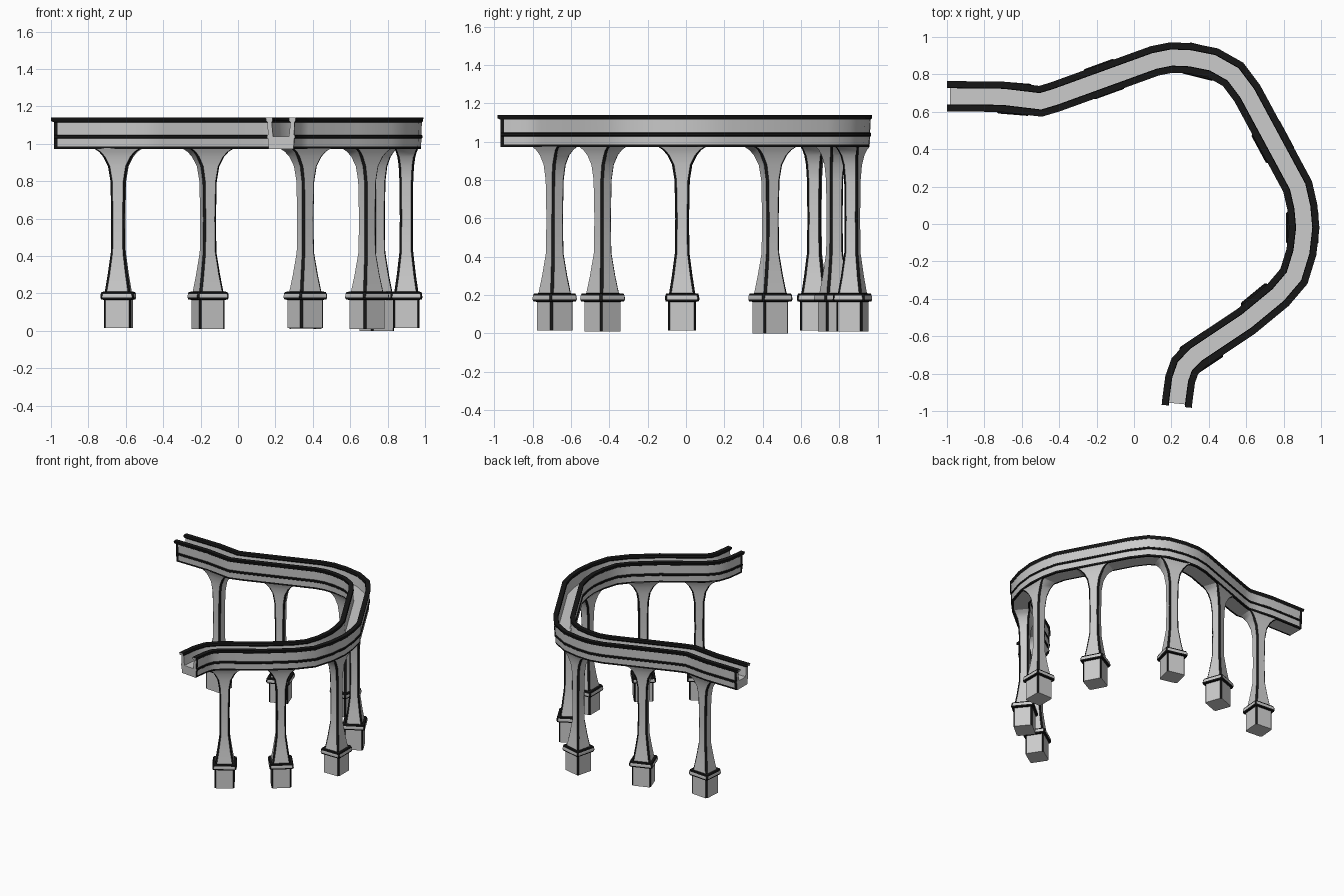
import bpy, bmesh
from mathutils import Vector

if "Cube" in bpy.data.objects:
    bpy.data.objects.remove(bpy.data.objects["Cube"])

black = bpy.data.materials.new("black_trim")
black.diffuse_color = (0.008, 0.008, 0.008, 1)
black.use_nodes = True
black.node_tree.nodes["Principled BSDF"].inputs["Base Color"].default_value = black.diffuse_color


def finish(name, bm, angle=0.6):
    bmesh.ops.recalc_face_normals(bm, faces=bm.faces)
    me = bpy.data.meshes.new(name)
    bm.to_mesh(me)
    bm.free()
    me.materials.append(None)
    me.materials.append(black)
    ob = bpy.data.objects.new(name, me)
    bpy.context.collection.objects.link(ob)
    bpy.ops.object.select_all(action='DESELECT')
    ob.select_set(True)
    bpy.context.view_layer.objects.active = ob
    bpy.ops.object.shade_smooth_by_angle(angle=angle)
    return ob


def bridge(bm, a, b, mats):
    n = len(a)
    for i in range(n):
        j = (i + 1) % n
        bm.faces.new((a[i], a[j], b[j], b[i])).material_index = mats[i]


# Centre line of the winding channel
path = [Vector(p) for p in [
    (-0.985, .683), (-0.965, .683), (-0.70, .68), (-0.60, .668), (-0.50, .656),
    (-0.42, .68), (0.11, .872), (0.20, .89), (0.30, .886), (0.42, .862),
    (0.53, .80), (0.605, .70), (0.875, .20), (0.90, .09), (0.91, -.02),
    (0.895, -.15), (0.855, -.28), (0.77, -.38), (0.60, -.52), (0.33, -.70),
    (0.272, -.76), (0.247, -.83), (0.232, -.94), (0.230, -.96)]]

# Half profile from the floor, over the rim and down to the underside;
# the flag marks the strip leading to the next point as black
half = [(.043, 1.04, 0), (.050, 1.115, 1), (.043, 1.125, 1), (.046, 1.14, 1),
        (.081, 1.14, 1), (.079, 1.122, 1), (.073, 1.115, 0), (.070, 1.048, 1),
        (.075, 1.044, 1), (.075, 1.032, 1), (.071, 1.028, 0), (.068, .986, 1),
        (.067, .972, 1), (.052, .972, 0)]
profile = half + [(-h[0], h[1], 0) for h in reversed(half)]
n = len(half)
flags = [h[2] for h in half] + [half[i - 1][2] for i in range(n - 1, 0, -1)] + [0]

bm = bmesh.new()
rings = []
for k, p in enumerate(path):
    din = (p - path[k - 1]).normalized() if k else None
    dout = (path[k + 1] - p).normalized() if k < len(path) - 1 else None
    din, dout = din or dout, dout or din
    t = (din + dout).normalized()
    side = Vector((t.y, -t.x)) / t.dot(din)
    end = -1 if k == 0 else (1 if k == len(path) - 1 else 0)
    ring = []
    for o, z, f in profile:
        q = p + side * o + t * (end * .015 if z > 1.12 else 0)
        ring.append(bm.verts.new((q.x, q.y, z)))
    rings.append(ring)
for k in range(len(rings) - 1):
    # outer sides turn black at both open ends
    last = k in (0, len(rings) - 2)
    mats = [1 if last and 3 < (i if i < n else 2 * n - 2 - i) < n - 1 else f
            for i, f in enumerate(flags)]
    bridge(bm, rings[k], rings[k + 1], mats)
bm.faces.new(rings[0])
bm.faces.new(rings[-1])
finish("water_channel", bm)

# Pillar levels: z, half size along the channel, half size across, chamfer, black band above
levels = [(.015, .073, .070, .010, 0), (.165, .073, .070, .010, 1),
          (.168, .086, .083, .010, 1), (.178, .090, .086, .010, 0),
          (.198, .088, .084, .010, 1), (.208, .084, .080, .010, 1),
          (.210, .068, .064, .012, 0), (.30, .054, .051, .012, 0),
          (.42, .038, .037, .011, 0), (.60, .036, .035, .011, 0),
          (.80, .040, .037, .011, 0), (.88, .053, .041, .011, 0),
          (.93, .078, .048, .011, 0), (.957, .100, .056, .010, 0),
          (.976, .128, .064, .009, 0)]


def pillar(name, x, y, tangent, foot):
    t = Vector(tangent).normalized()
    s = Vector((-t.y, t.x))
    bm = bmesh.new()
    prev = None
    for li, (z, a, b, c, band) in enumerate(levels):
        z = foot if li == 0 else z
        pts = [(a, -b + c), (a, b - c), (a - c, b), (-a + c, b),
               (-a, b - c), (-a, -b + c), (-a + c, -b), (a - c, -b)]
        ring = []
        for u, v in pts:
            q = Vector((x, y)) + t * u + s * v
            ring.append(bm.verts.new((q.x, q.y, z)))
        if prev:
            # chamfered corners are black
            bridge(bm, prev, ring, [1 if i % 2 or pband else 0 for i in range(8)])
        else:
            bm.faces.new(ring)
        prev, pband = ring, band
    bm.faces.new(prev)
    finish(name, bm)


# Seven pillars: position, channel direction, foot height
for i, (x, y, t, foot) in enumerate([
        (-.64, .670, (1, -.08), .015), (-.16, .775, (.53, .192), .01),
        (.36, .868, (1, -.25), .01), (.742, .44, (.27, -.5), 0),
        (.900, -.02, (0, 1), .015), (.69, -.435, (.17, .14), .01),
        (.36, -.685, (.27, .18), .015)]):
    pillar(f"pillar_{i + 1}", x, y, t, foot)
